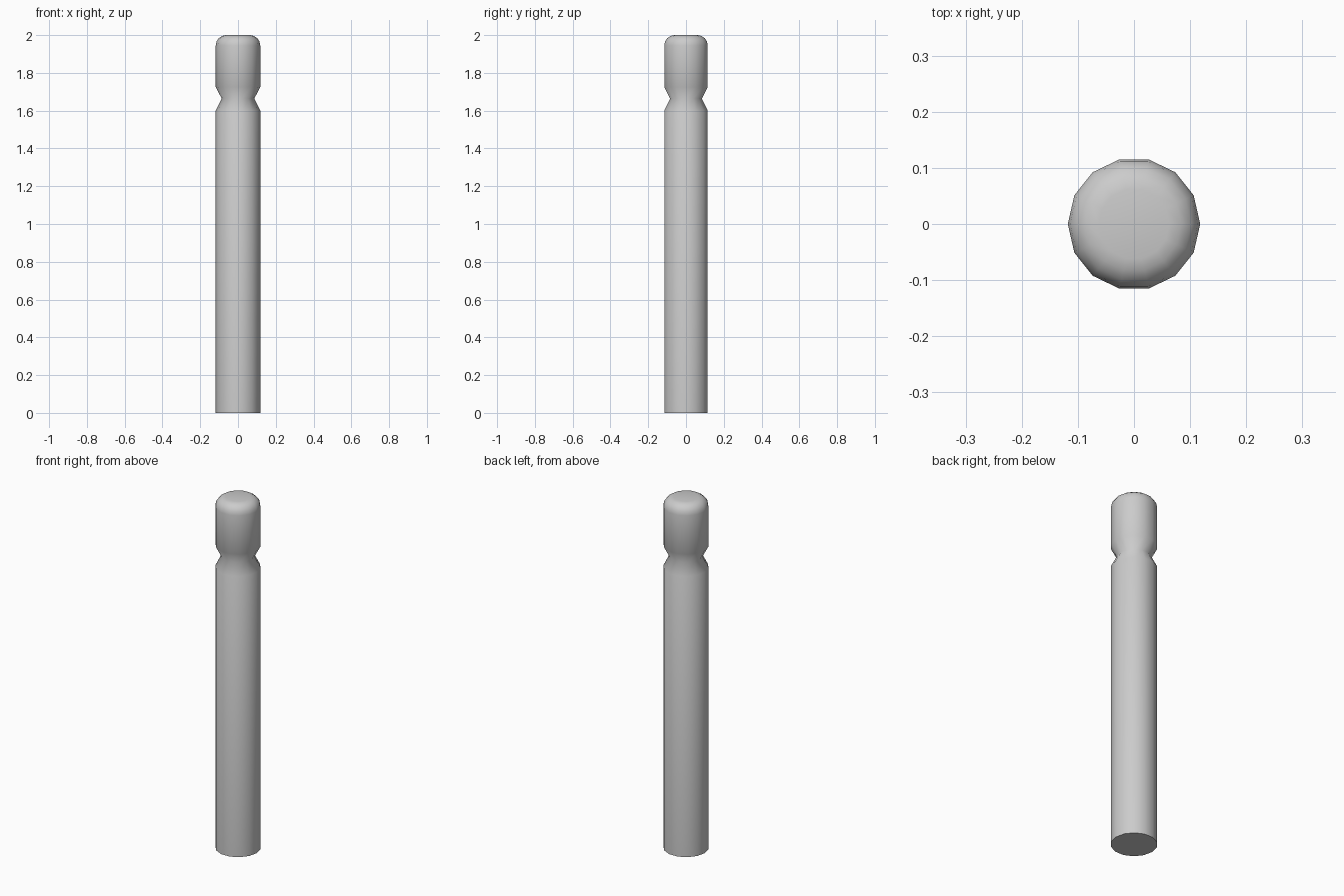
import bpy, bmesh, math

if "Cube" in bpy.data.objects:
    bpy.data.objects.remove(bpy.data.objects["Cube"])

SIDES = 14
R = 0.118          # post radius
ROUND = 0.055      # rounding radius of the top edge

# Half profile (radius, height): shaft, V groove, head, rounded top edge
profile = [(R, 0.0), (R, 1.60), (0.086, 1.664), (R, 1.725)]
for i in range(5):
    a = math.radians(90 * i / 4)
    profile.append((R - ROUND + ROUND * math.cos(a), 2 - ROUND + ROUND * math.sin(a)))

# Revolve the profile into rings and bridge them
bm = bmesh.new()
rings = []
for r, z in profile:
    rings.append([bm.verts.new((r * math.cos(math.tau * k / SIDES),
                                r * math.sin(math.tau * k / SIDES), z))
                  for k in range(SIDES)])
for low, high in zip(rings, rings[1:]):
    for k in range(SIDES):
        n = (k + 1) % SIDES
        bm.faces.new((low[k], low[n], high[n], high[k]))

# Flat end caps
bm.faces.new(rings[0][::-1])
bm.faces.new(rings[-1])

mesh = bpy.data.meshes.new("bollard_post")
bm.to_mesh(mesh)
bm.free()
post = bpy.data.objects.new("bollard_post", mesh)
bpy.context.collection.objects.link(post)

# Smooth sides with a sharp bottom edge
bpy.context.view_layer.objects.active = post
post.select_set(True)
bpy.ops.object.shade_smooth_by_angle(angle=math.radians(65))
